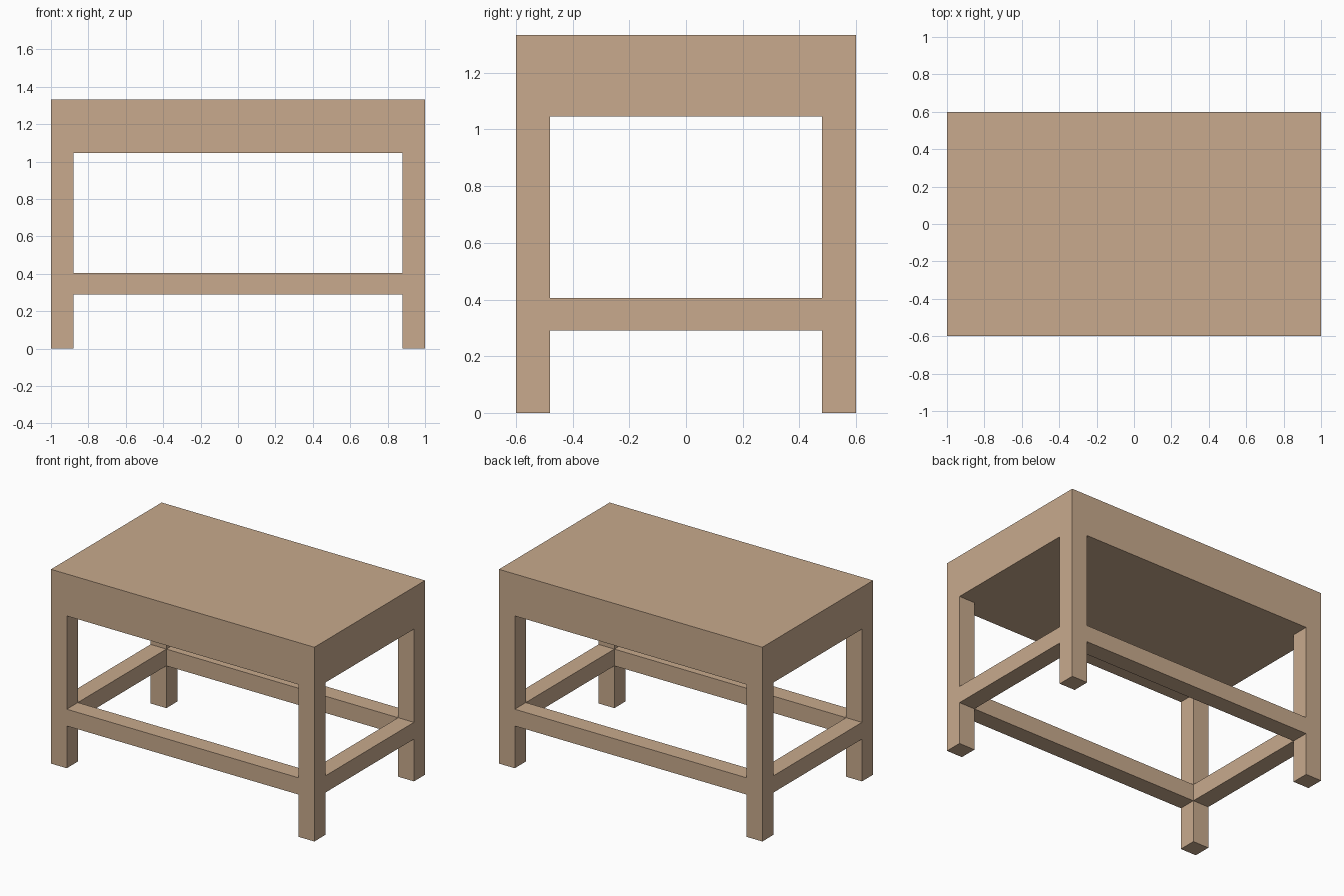
import bpy
import bmesh
from mathutils import Vector

cube = bpy.data.objects.get("Cube")
if cube:
    bpy.data.objects.remove(cube, do_unlink=True)

# Overall dimensions
HALF_X, HALF_Y, HEIGHT = 1.0, 0.6, 1.333
POST = 0.12
TOP_BOTTOM = 1.045
RAIL_LOW, RAIL_HIGH = 0.29, 0.405
IN_X, IN_Y = HALF_X - POST, HALF_Y - POST

# Single wood colour
wood = bpy.data.materials.new("light_wood")
wood.use_nodes = True
colour = (0.578, 0.402, 0.266, 1.0)
wood.diffuse_color = colour
shader = next(n for n in wood.node_tree.nodes if n.type == "BSDF_PRINCIPLED")
shader.inputs["Base Color"].default_value = colour
shader.inputs["Roughness"].default_value = 0.8


def box(name, low, high):
    """Add a flat-shaded box between two opposite corners."""
    low, high = Vector(low), Vector(high)
    bm = bmesh.new()
    bmesh.ops.create_cube(bm, size=1.0)
    bmesh.ops.scale(bm, vec=high - low, verts=bm.verts)
    mesh = bpy.data.meshes.new(name)
    bm.to_mesh(mesh)
    bm.free()
    mesh.materials.append(wood)
    obj = bpy.data.objects.new(name, mesh)
    obj.location = (low + high) / 2
    bpy.context.collection.objects.link(obj)
    return obj


# Thick solid top
box("table_top", (-HALF_X, -HALF_Y, TOP_BOTTOM), (HALF_X, HALF_Y, HEIGHT))

# Square legs flush with the corners
for side, x in (("right", -HALF_X), ("left", IN_X)):
    for end, y in (("front", -HALF_Y), ("back", IN_Y)):
        box(f"{end}_{side}_leg", (x, y, 0), (x + POST, y + POST, TOP_BOTTOM))

# Long stretchers between the legs
for end, y in (("front", -HALF_Y), ("back", IN_Y)):
    box(f"{end}_stretcher", (-IN_X, y, RAIL_LOW), (IN_X, y + POST, RAIL_HIGH))

# Short stretchers between the legs
for side, x in (("right", -HALF_X), ("left", IN_X)):
    box(f"{side}_stretcher", (x, -IN_Y, RAIL_LOW), (x + POST, IN_Y, RAIL_HIGH))
